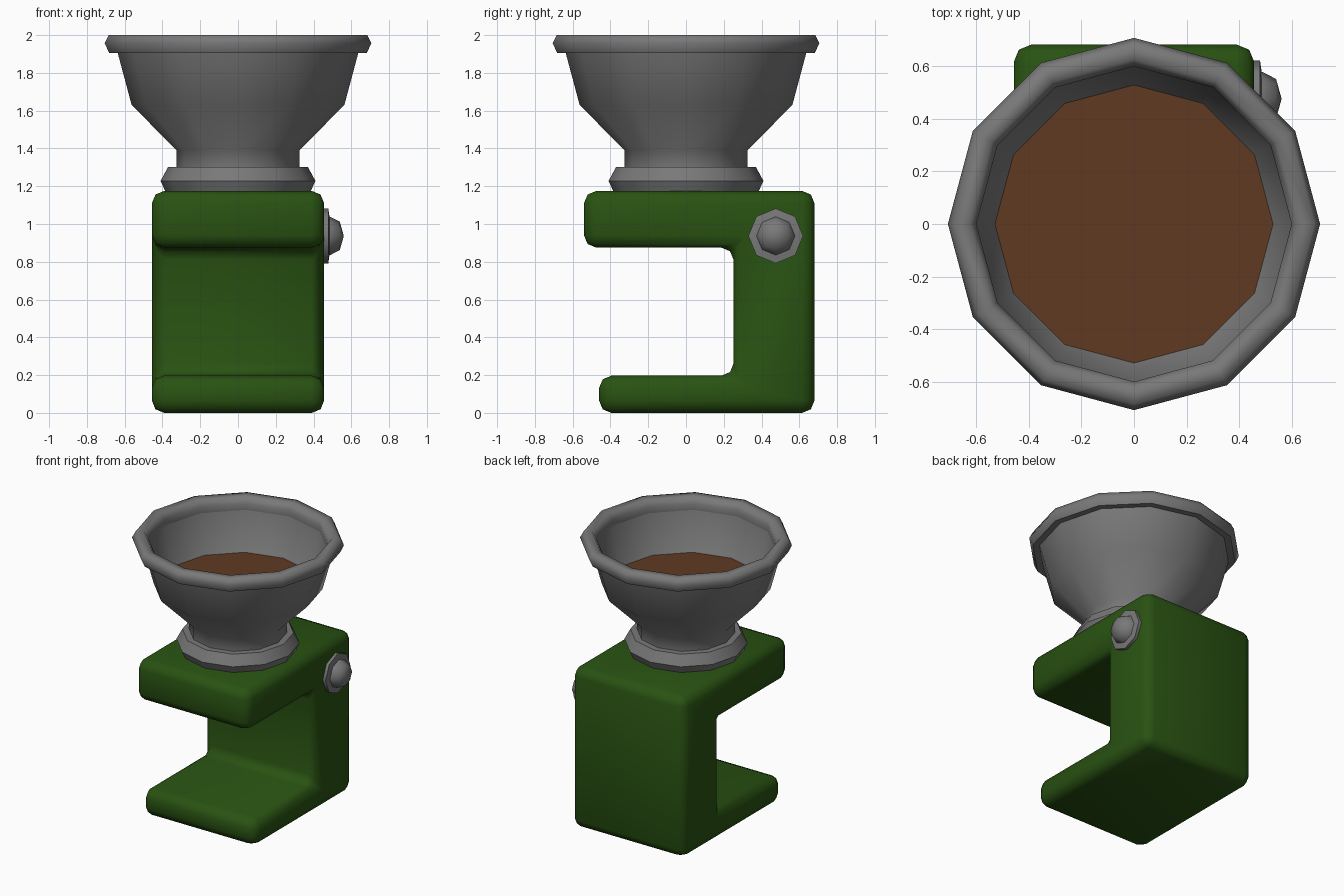
import bpy, bmesh, math
from mathutils import Matrix

if "Cube" in bpy.data.objects:
    bpy.data.objects.remove(bpy.data.objects["Cube"])


def material(name, rgb):
    m = bpy.data.materials.new(name)
    m.diffuse_color = (*rgb, 1)
    m.use_nodes = True
    m.node_tree.nodes["Principled BSDF"].inputs["Base Color"].default_value = m.diffuse_color
    return m


GREEN = material("green_enamel", (0.022, 0.085, 0.006))
GREY = material("grey_metal", (0.19, 0.19, 0.19))
BROWN = material("ground_coffee", (0.115, 0.042, 0.0155))


def finish(bm, name, mat, angle=40):
    bmesh.ops.recalc_face_normals(bm, faces=bm.faces)
    me = bpy.data.meshes.new(name)
    bm.to_mesh(me)
    bm.free()
    me.materials.append(mat)
    ob = bpy.data.objects.new(name, me)
    bpy.context.collection.objects.link(ob)
    bpy.ops.object.select_all(action='DESELECT')
    ob.select_set(True)
    bpy.context.view_layer.objects.active = ob
    bpy.ops.object.shade_smooth_by_angle(angle=math.radians(angle))
    return ob


def lathe(name, profile, sides, mat, matrix=None, angle=40):
    """Turn a (radius, height) profile around z; radius 0 closes to a point."""
    bm = bmesh.new()
    vs = [bm.verts.new((r, 0, z)) for r, z in profile]
    edges = [bm.edges.new(p) for p in zip(vs, vs[1:])]
    bmesh.ops.spin(bm, geom=vs + edges, cent=(0, 0, 0), axis=(0, 0, 1),
                   angle=math.tau, steps=sides, use_duplicate=False)
    bmesh.ops.remove_doubles(bm, verts=bm.verts, dist=1e-4)
    if matrix:
        bm.transform(matrix)
    return finish(bm, name, mat, angle)


# C-shaped body: side profile (y, z) extruded across x, all edges rounded
W = 0.456
side = [(0.68, 0), (0.68, 1.175), (-0.54, 1.175), (-0.54, 0.875),
        (0.252, 0.875), (0.252, 0.197), (-0.46, 0.197), (-0.46, 0)]
bm = bmesh.new()
face = bm.faces.new([bm.verts.new((-W, y, z)) for y, z in side])
ext = bmesh.ops.extrude_face_region(bm, geom=[face])
bmesh.ops.translate(bm, vec=(2 * W, 0, 0),
                    verts=[g for g in ext["geom"] if isinstance(g, bmesh.types.BMVert)])
bmesh.ops.recalc_face_normals(bm, faces=bm.faces)
bmesh.ops.bevel(bm, geom=list(bm.edges), offset=0.065, offset_type='OFFSET',
                segments=2, profile=0.5, affect='EDGES', clamp_overlap=True)
finish(bm, "grinder_body", GREEN, 50)

# Collar under the hopper
lathe("hopper_collar", [(0, 1.17), (0.383, 1.17), (0.41, 1.228), (0.37, 1.302),
                        (0.30, 1.302)], 12, GREY, angle=50)

# Hopper bowl, outside then inside
lathe("hopper_bowl", [(0.325, 1.29), (0.325, 1.39), (0.563, 1.63), (0.638, 1.91),
                      (0.6, 1.91), (0.527, 1.63), (0.3, 1.4), (0, 1.4)], 12, GREY, angle=50)

# Rolled rim
lathe("hopper_rim", [(0.6, 1.906), (0.682, 1.906), (0.706, 1.957), (0.684, 2.0),
                     (0.625, 2.0), (0.598, 1.957), (0.6, 1.906)], 12, GREY, angle=65)

# Coffee filling the hopper
lathe("coffee_grounds", [(0, 1.632), (0.529, 1.632)], 12, BROWN)

# Side bolt: washer and domed cap, turned to point along +x
place = Matrix.Translation((W, 0.475, 0.937)) @ Matrix.Rotation(math.pi / 2, 4, 'Y')
lathe("bolt_washer", [(0, -0.01), (0.145, -0.01), (0.145, 0.022), (0.09, 0.03)],
      8, GREY, place, 50)
lathe("bolt_cap", [(0.104, 0.02), (0.1, 0.035), (0.075, 0.083), (0, 0.104)],
      8, GREY, place, 60)
